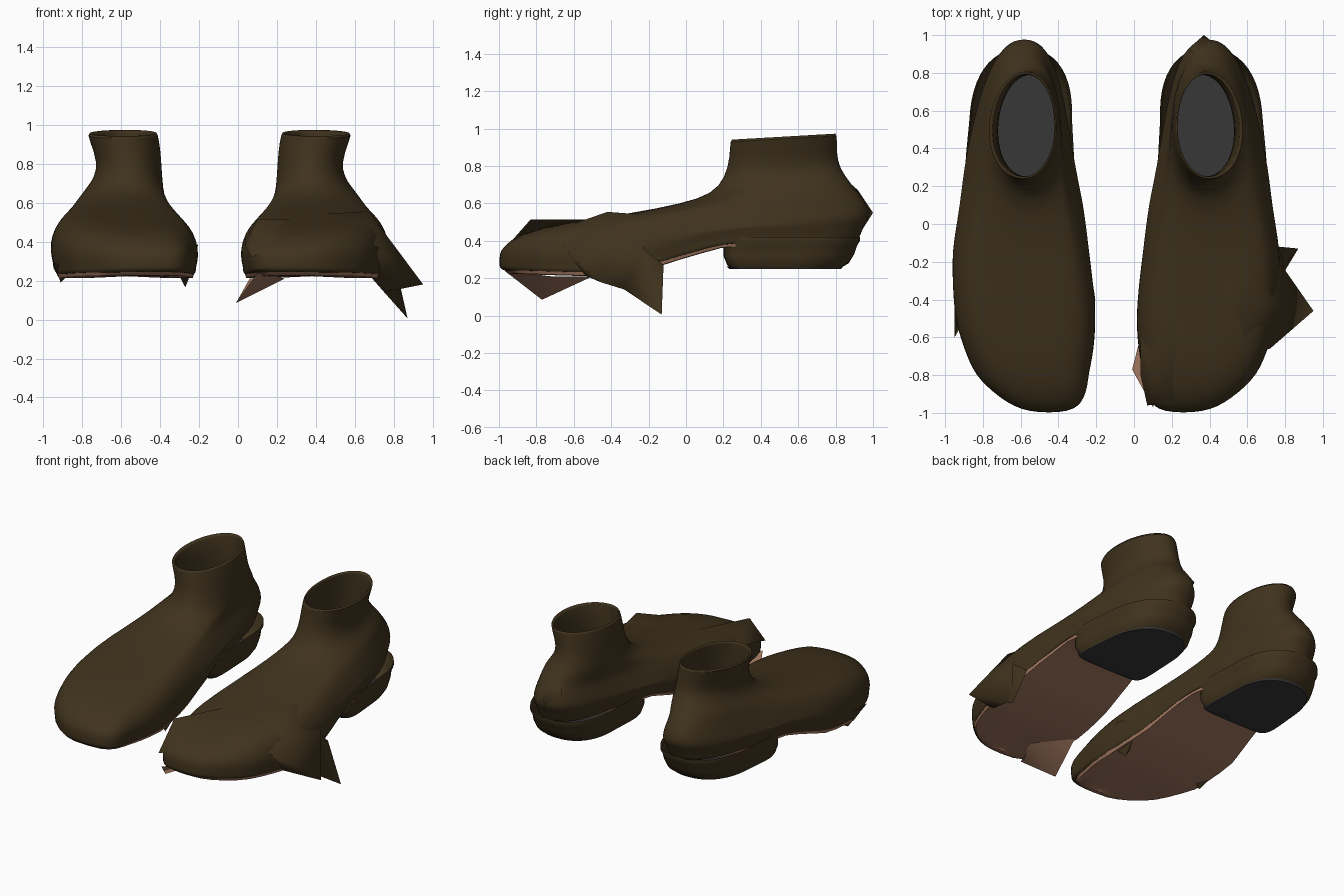
import bpy, bmesh, math

cube = bpy.data.objects.get("Cube")
if cube:
    bpy.data.objects.remove(cube)


def material(name, rgb):
    m = bpy.data.materials.new(name)
    m.use_nodes = True
    m.diffuse_color = (*rgb, 1)
    bsdf = m.node_tree.nodes["Principled BSDF"]
    bsdf.inputs["Base Color"].default_value = (*rgb, 1)
    bsdf.inputs["Roughness"].default_value = 0.8
    return m


OLIVE = material("dark olive leather", (0.051, 0.033, 0.0125))
BROWN = material("brown sole", (0.37, 0.19, 0.118))
BLACK = material("black rubber", (0.038, 0.038, 0.038))

# Foot plan: y, centre x, half width
PLAN = [(-1, -.45, .36), (-.8, -.54, .375), (-.5, -.575, .385), (-.15, -.6, .36),
        (.1, -.595, .325), (.3, -.605, .3), (.55, -.6, .28), (1, -.58, .27)]
# Height of the sole edge along the foot
SOLE = [(-1, .25), (-.5, .235), (-.2, .27), (0, .335), (.2, .39), (1, .41)]
COUNT = 48


def sample(table, y, col):
    """Linear lookup in a table keyed by its first column."""
    y = min(max(y, table[0][0]), table[-1][0])
    for a, b in zip(table, table[1:]):
        if y <= b[0]:
            t = (y - a[0]) / (b[0] - a[0])
            return a[col] + t * (b[col] - a[col])


def ring(yf, yb, zf, zb, scale, power=3, shift=0):
    """Closed outline, rounder at the back; zb None makes zf a sole offset."""
    pts = []
    for i in range(COUNT):
        a = 2 * math.pi * i / COUNT
        u = -math.cos(a)
        y = yf + (yb - yf) * (u + 1) / 2
        p = power if u < 0 else min(power, 2.35)
        cap = max(0, 1 - abs(u) ** p) ** (1 / p)
        side = 1 if i < COUNT / 2 else -1
        x = sample(PLAN, y, 1) + shift + side * sample(PLAN, y, 2) * scale * cap
        if zb is None:
            z = sample(SOLE, y, 1) + zf
        else:
            z = zf + (zb - zf) * (u + 1) / 2
        pts.append((x, y, z))
    return pts


def place(p, left):
    """Right-shoe coordinates to the chosen shoe."""
    return (-.19 - p[0], p[1], p[2]) if left else p


def finish(bm, name, mat, angle):
    bmesh.ops.remove_doubles(bm, verts=bm.verts, dist=.0005)
    bmesh.ops.recalc_face_normals(bm, faces=bm.faces)
    me = bpy.data.meshes.new(name)
    bm.to_mesh(me)
    bm.free()
    me.materials.append(mat)
    me.shade_smooth()
    me.set_sharp_from_angle(angle=math.radians(angle))
    ob = bpy.data.objects.new(name, me)
    bpy.context.collection.objects.link(ob)
    return ob


def loft(name, specs, mat, left, subdivide=False):
    bm = bmesh.new()
    rows = [[bm.verts.new(place(p, left)) for p in ring(*s)] for s in specs]
    for lo, hi in zip(rows, rows[1:]):
        for i in range(COUNT):
            j = (i + 1) % COUNT
            bm.faces.new((lo[i], lo[j], hi[j], hi[i]))
    ob = finish(bm, name, mat, 50)
    if subdivide:
        mod = ob.modifiers.new("smooth", 'SUBSURF')
        mod.levels = mod.render_levels = 1


def flap(name, points, faces, mat):
    """Torn piece made of a few triangles between named points."""
    bm = bmesh.new()
    verts = {k: bm.verts.new(p) for k, p in points.items()}
    for f in faces.split():
        bm.faces.new([verts[c] for c in f])
    finish(bm, name, mat, 100)


UPPER = [
    (-.97, .89, -.005, None, .92), (-.98, .91, -.008, None, .95),
    (-1, .93, .01, None, .98), (-1, .935, .025, None, .97),
    (-1, .96, .085, None, 1.02), (-.98, .985, .365, .53, .995),
    (-.9, .975, .44, .58, .92),
    (-.64, .945, .5, .63, .82), (-.3, .91, .545, .67, .76, 2.6, .005),
    (-.02, .88, .6, .71, .71, 2.4, .015), (.14, .85, .65, .75, .65, 2.2, .03),
    (.21, .82, .74, .8, .58, 2, .045), (.235, .805, .85, .87, .6, 2, .035),
    (.235, .81, .945, .98, .65, 2, .005),
    # Rim turned over and inside wall
    (.255, .79, .945, .975, .57, 2, .015), (.25, .79, .85, .87, .55, 2, .03),
    (.25, .79, .7, .74, .55, 2, .04), (.25, .79, .45, .46, .58, 2, .04)]
INSOLE = [(.24, .8, .46, .46, .6, 2, .04), (.24, .8, .46, .46, 0, 2, .04)]
OUTSOLE = [(-.975, .88, 0, None, .95), (-.955, .86, -.022, None, .93),
           (-.92, .84, -.025, None, .6), (-.92, .84, -.015, None, 0)]
HEEL = [(.19, .93, .42, .42, .96, 7), (.19, .93, .395, .4, .97, 7),
        (.2, .915, .37, .375, .93, 7), (.2, .9, .32, .33, .93, 7),
        (.22, .87, .272, .28, .9, 7), (.235, .83, .255, .257, .86, 7)]
HEEL_PAD = [(.215, .84, .264, .264, .87, 7), (.23, .83, .25, .25, .85, 7),
            (.23, .83, .25, .25, 0, 7)]

for left in (False, True):
    tag = "left" if left else "right"
    loft(tag + "_upper", UPPER, OLIVE, left, True)
    loft(tag + "_insole", INSOLE, BLACK, left)
    loft(tag + "_sole", OUTSOLE, BROWN, left)
    loft(tag + "_heel", HEEL, OLIVE, left)
    loft(tag + "_heel_pad", HEEL_PAD, BLACK, left)

# Torn outer side of the left shoe
flap("left_outer_flap", {
    "a": (.72, -.66, .37), "A": (.95, -.46, .18), "b": (.79, -.23, .36),
    "B": (.87, -.13, .005), "c": (.765, -.12, .27), "d": (.68, -.55, .22),
    "e": (.75, -.33, .14), "f": (.67, -.42, .555), "g": (.42, -.32, .54),
    "h": (.52, -.72, .45), "k": (.62, -.1, .53),
}, "faA fAb adA Ade Aeb beB bBc cBe fbk fkg fgh fha", OLIVE)
# Raised fold on the inner side of the left toe
flap("left_toe_fold", {
    "p": (.1, -.83, .515), "q": (.27, -.5, .515), "r": (.035, -.6, .41),
    "s": (.07, -.96, .32), "t": (.24, -.95, .38), "u": (.1, -.45, .48),
    "v": (.035, -.8, .38),
}, "pqr prv pvs pst ptq qur", OLIVE)
# Loose corner of the left sole
flap("left_sole_flap", {"a": (.1, -.97, .24), "b": (-.01, -.77, .085),
                        "c": (.06, -.5, .21), "d": (.24, -.72, .21)},
     "abd bcd", BROWN)
# Pulled point at the left heel
flap("left_heel_point", {"t": (.37, 1.0, .55), "a": (.29, .93, .61),
                         "b": (.46, .93, .61), "c": (.4, .93, .44),
                         "d": (.36, .92, .67), "e": (.36, .84, .74)},
     "tad tdb tbc tca ade dbe", OLIVE)
# Small torn points along the right shoe
flap("right_outer_point", {"a": (-.95, -.6, .3), "b": (-.91, -.45, .19),
                           "c": (-.95, -.25, .3), "d": (-.86, -.45, .24)},
     "abc abd bcd", OLIVE)
flap("right_inner_point", {"a": (-.215, -.55, .31), "b": (-.27, -.4, .165),
                           "c": (-.235, -.2, .34), "d": (-.31, -.4, .24),
                           "e": (-.205, -.4, .39)},
     "abe ebc abd bcd", OLIVE)
